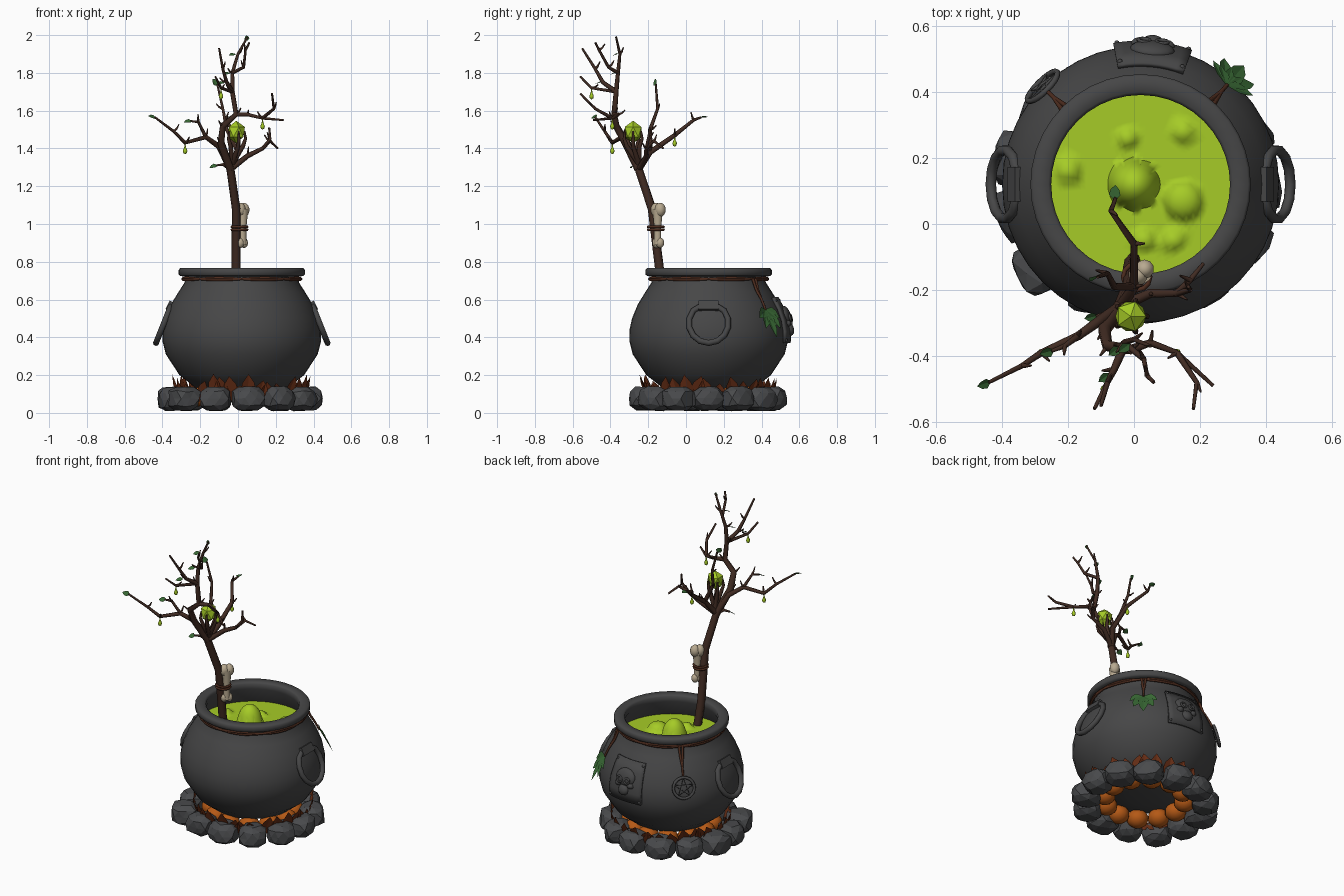
import bpy, bmesh, math, random
from mathutils import Vector as V, Matrix

if "Cube" in bpy.data.objects:
    bpy.data.objects.remove(bpy.data.objects["Cube"])

random.seed(4)
CX, CY = 0.02, 0.12                      # cauldron axis


def mat(name, r, g, b):
    m = bpy.data.materials.new(name)
    m.diffuse_color = (r, g, b, 1)
    m.use_nodes = True
    m.node_tree.nodes["Principled BSDF"].inputs["Base Color"].default_value = m.diffuse_color
    return m


IRON = mat("dark_iron", .062, .062, .063)
STONE = mat("grey_stone", .066, .068, .072)
SLIME = mat("lime_slime", .38, .60, .02)
BARK = mat("dark_bark", .052, .024, .016)
VINE = mat("brown_vine", .075, .025, .013)
LEAF = mat("green_leaf", .04, .14, .035)
BONE = mat("pale_bone", .48, .40, .28)
EMBER = mat("orange_ember", .46, .10, .008)
FLAME = mat("burnt_red", .14, .028, .008)


def finish(o, m, smooth=None):
    o.data.materials.append(m)
    bpy.context.collection.objects.link(o)
    bpy.ops.object.select_all(action='DESELECT')
    o.select_set(True)
    bpy.context.view_layer.objects.active = o
    if o.type == 'CURVE':
        bpy.ops.object.convert(target='MESH')
    elif smooth:
        bpy.ops.object.shade_smooth_by_angle(angle=math.radians(smooth))
    return o


def make(name, bm, m, smooth=None, closed=True):
    if closed:
        bmesh.ops.recalc_face_normals(bm, faces=bm.faces)
    me = bpy.data.meshes.new(name)
    bm.to_mesh(me)
    bm.free()
    return finish(bpy.data.objects.new(name, me), m, smooth)


def tubes(name, paths, m, res=1):
    """paths: list of (points, start radius, end radius, closed)"""
    cu = bpy.data.curves.new(name, 'CURVE')
    cu.dimensions, cu.bevel_depth, cu.bevel_resolution = '3D', 1, res
    cu.use_fill_caps = True
    for pts, r0, r1, closed in paths:
        s = cu.splines.new('POLY')
        s.points.add(len(pts) - 1)
        s.use_cyclic_u = closed
        for i, p in enumerate(pts):
            s.points[i].co = (*p, 1)
            s.points[i].radius = r0 + (r1 - r0) * i / (len(pts) - 1)
    return finish(bpy.data.objects.new(name, cu), m)


def circle(n, r, M=Matrix(), z=0):
    return [M @ V((r * math.cos(k * math.tau / n), r * math.sin(k * math.tau / n), z)) for k in range(n)]


def lathe(bm, prof, n, cx=CX, cy=CY):
    rows = [[bm.verts.new(p) for p in circle(n, r, Matrix.Translation((cx, cy, z)))] for r, z in prof]
    for a, b in zip(rows, rows[1:]):
        for k in range(n):
            bm.faces.new((a[k], a[(k + 1) % n], b[(k + 1) % n], b[k]))
    return rows


def ball(bm, loc, scale, rot=Matrix(), seg=12):
    bmesh.ops.create_uvsphere(bm, u_segments=seg, v_segments=seg // 2 + 2, radius=1,
                              matrix=Matrix.Translation(loc) @ rot @ Matrix.Diagonal((*scale, 1)))


# Cauldron body: bowl and neck, then rolled rim and inner wall
OUT = [(.10, .10), (.24, .13), (.33, .20), (.402, .31), (.42, .38), (.419, .44), (.406, .50),
       (.375, .575), (.335, .64), (.303, .69), (.297, .722)]
INNER = [(.325, .724), (.334, .732), (.334, .757), (.326, .766), (.28, .766), (.271, .757), (.271, .725), (.33, .61)]
bm = bmesh.new()
rows = lathe(bm, OUT + INNER, 40)
bm.faces.new(rows[0][::-1])
make("cauldron_body", bm, IRON, 50, False)


def radius(z):
    for (r0, z0), (r1, z1) in zip(OUT, OUT[1:]):
        if z0 <= z <= z1:
            return r0 + (r1 - r0) * (z - z0) / (z1 - z0)
    return OUT[-1][0]


def surf(az, z, off=0):
    a, r = math.radians(az), radius(z) + off
    return V((CX + r * math.cos(a), CY + r * math.sin(a), z))


def frame(az, z, off=0):
    """matrix on the bowl: x sideways, y up the wall, z outward"""
    up = (surf(az, z + .06) - surf(az, z - .06)).normalized()
    side = V((-math.sin(math.radians(az)), math.cos(math.radians(az)), 0))
    return Matrix.Translation(surf(az, z, off)) @ Matrix((side, up, side.cross(up))).transposed().to_4x4()


# Bubbling slime surface: x, y, size of each bubble
BUB = [(0, .12, .075), (.15, .07, .06), (.15, .28, .035), (-.02, .26, .032), (-.2, .16, .04), (.12, -.05, .035), (.03, -.05, .035)]
bm = bmesh.new()
rows = lathe(bm, [(.325 * (1 - i / 24.5), .622) for i in range(25)], 64)
bm.faces.new(rows[-1])
for v in bm.verts:
    for bx, by, br in BUB:
        d = math.hypot(v.co.x - bx, v.co.y - by) / br
        if d < 1:
            v.co.z += (br * .75 + max(0, br - .06) * 4.5) * math.sqrt(1 - d * d)
make("slime", bm, SLIME, 70, False)

# Side ring handles and their lugs
rings = []
for s in (1, -1):
    pts = [(p.x, min(p.y, .088)) for p in circle(14, .105, Matrix.Rotation(math.pi / 14, 4, 'Z'))]
    rings.append(([(CX + s * (.412 - .40 * u), CY + y, .475 + u) for y, u in pts], .016, .016, True))
tubes("ring_handles", rings, IRON, 2)
bm = bmesh.new()
for az in (0, 180):
    bmesh.ops.create_cube(bm, size=1, matrix=frame(az, .565, 0) @ Matrix.Diagonal((.105, .05, .03, 1)))
make("handle_lugs", bm, IRON)

# Riveted back plate with a raised skull
bm = bmesh.new()
g = [[bm.verts.new(surf(85 + a * 4, .37 + k * .06, .01)) for a in range(-4, 5)] for k in range(5)]
for a, b in zip(g, g[1:]):
    for k in range(8):
        bm.faces.new((a[k], a[k + 1], b[k + 1], b[k]))
md = make("skull_plate", bm, IRON, 30, False).modifiers.new("thick", 'SOLIDIFY')
md.thickness, md.offset = .014, 0
bm = bmesh.new()
F = frame(85, .49, .008)
R4 = F.to_3x3().to_4x4()
ball(bm, F @ V((0, .025, 0)), (.068, .055, .026), R4, 16)
ball(bm, F @ V((0, -.05, 0)), (.036, .035, .024), R4)
for s in (1, -1):
    ball(bm, F @ V((s * .045, -.018, 0)), (.022, .018, .022), R4)
    for z in (.385, .595):
        ball(bm, surf(85 + s * 14.5, z, .015), (.008,) * 3, seg=8)
make("skull_relief", bm, IRON, 50)
tubes("skull_eye_sockets", [(circle(10, .018, F @ Matrix.Translation((s * .027, .008, .023))), .006, .006, True)
                            for s in (1, -1)], IRON)

# Star medallion
F = frame(135, .49, .012)
star = circle(5, .058, F @ Matrix.Rotation(math.pi / 2, 4, 'Z'))
tubes("star_medallion", [(circle(20, .062, F), .009, .009, True),
                         ([star[k * 2 % 5] for k in range(5)], .006, .006, True)], IRON)

# Vines round the neck and hanging cords
vines = []
for ph in (0, math.pi):
    ring = circle(40, .314, Matrix.Translation((CX, CY, .709)))
    vines.append(([p + V((0, 0, .006 * math.sin(k * math.tau / 10 + ph))) for k, p in enumerate(ring)], .007, .007, True))
for az in (135, 49):
    for d in (-2, 2):
        vines.append(([surf(az + d, .71, .02), surf(az + d / 2, .65, .012), surf(az, .6, .012), surf(az, .545, .012)],
                      .008, .006, False))
tubes("neck_vines", vines, VINE)


# Leaves: folded pointed blades
def leaf(bm, base, direction, length, width, nrm=V((-.2, -.6, .8))):
    d = V(direction).normalized()
    s = d.cross(nrm).normalized()
    n = s.cross(d)
    side = [(.35, 1), (.7, .75)]
    outline = [(0, 0)] + side + [(1, 0)] + [(a, -b) for a, b in reversed(side)] + [(.5, 0)]
    v = [bm.verts.new(V(base) + d * a * length + (s * b + n * abs(b) * .25) * width / 2) for a, b in outline]
    for k in range(6):
        bm.faces.new((v[k], v[(k + 1) % 6], v[6]))


bm = bmesh.new()
F = frame(49, .57, .02)
out = V((math.cos(math.radians(49)), math.sin(math.radians(49)), 0))
for ang in range(-60, 61, 30):
    a = math.radians(ang)
    d = F.col[0].xyz * math.sin(a) + (V((0, 0, -1)) + out * .42) * math.cos(a) + out * .12
    leaf(bm, F.translation - V((0, 0, .02)), d, .17 - abs(ang) * .0012, .06, out + V((0, 0, .4)))
make("hanging_leaf", bm, LEAF, None, False)

# Tree staff: each limb starts on its parent, thins out and sprouts thorn twigs
limbs = []


def grow(parent, i, r, *pts):
    path = ([parent[i]] if parent else []) + [V(p) for p in pts]
    limbs.append((path, r, .022 if not parent else .0055, False))
    for q in path[1:-1] if parent else []:
        d = V((random.uniform(-1, 1), random.uniform(-1, 1), random.uniform(.2, 1))).normalized()
        limbs.append(([q, q + d * .022, q + d * .04 + V((0, 0, .01))], .008, .003, False))
    return path


trunk = grow(None, 0, .026, (0, -.1, .55), (-.01, -.14, .76), (-.01, -.18, 1.08), (-.04, -.25, 1.29))
main = grow(trunk, -1, .023, (-.09, -.32, 1.43), (-.08, -.37, 1.52), (-.01, -.38, 1.58), (-.03, -.37, 1.7),
            (-.03, -.36, 1.8), (0, -.35, 1.9), (.05, -.37, 1.99))
left = grow(trunk, -1, .018, (-.1, -.29, 1.41), (-.17, -.34, 1.46), (-.28, -.39, 1.43), (-.34, -.43, 1.49), (-.44, -.48, 1.565))
left_sub = grow(left, 2, .010, (-.21, -.37, 1.54), (-.25, -.385, 1.545))
low_sub = grow(trunk, -1, .010, (-.08, -.27, 1.315), (-.115, -.28, 1.31))
back = grow(trunk, -1, .018, (0, -.19, 1.38), (0, -.06, 1.47), (-.07, .04, 1.55), (-.055, .08, 1.565))
back_sub = grow(back, 1, .013, (-.06, -.19, 1.5), (-.08, -.15, 1.61), (-.11, -.16, 1.74))
right = grow(trunk, -1, .017, (.05, -.21, 1.36), (.13, -.21, 1.4), (.17, -.17, 1.44), (.21, -.12, 1.4))
grow(right, 2, .010, (.17, -.2, 1.45), (.165, -.19, 1.51))
upper = grow(main, 3, .014, (.05, -.36, 1.58), (.13, -.39, 1.56), (.24, -.49, 1.55))
grow(upper, 2, .01, (.19, -.48, 1.61), (.18, -.56, 1.69))
front = grow(main, 4, .014, (-.06, -.44, 1.75), (-.08, -.48, 1.82), (-.1, -.55, 1.93))
front_sub = grow(front, 0, .01, (-.09, -.5, 1.72), (-.12, -.56, 1.78))
grow(main, 5, .01, (.03, -.41, 1.83), (.04, -.46, 1.92), (.06, -.48, 1.96))
ORB = V((-.01, -.28, 1.487))
claw = [circle(5, r, Matrix.Translation(ORB), z) for r, z in ((.036, -.075), (.05, -.035), (.044, .005))]
limbs += [([trunk[-1] + V((.01, 0, .03)), *fing], .015, .005, False) for fing in zip(*claw)]
tubes("tree_staff", limbs, BARK)

# Leaves on limb tips
bm = bmesh.new()
for limb in (left, left_sub, low_sub, back, back_sub):
    d = (limb[-1] - limb[-2]).normalized()
    leaf(bm, limb[-1] - d * .01, d + V((-.3, 0, -.25)), .048, .036)
for p in (front[1], main[5], main[6]):
    leaf(bm, p + V((-.012, -.012, 0)), (-.8, -.6, -.2), .045, .032)
leaf(bm, main[-1] - V((0, 0, .02)), (-.2, .1, 1), .03, .026)
make("twig_leaves", bm, LEAF, None, False)

# Crystal and slime drips
bm = bmesh.new()
bmesh.ops.create_icosphere(bm, subdivisions=1, radius=.052,
                           matrix=Matrix.Translation(ORB) @ Matrix.Diagonal((1, 1, 1.15, 1)))
make("crystal", bm, SLIME)
bm = bmesh.new()
for p in (left[3], upper[2], front_sub[1], back[2]):
    lathe(bm, [(.001, p.z), (.005, p.z - .025), (.012, p.z - .042), (.009, p.z - .055), (.001, p.z - .06)], 8, p.x, p.y)
make("slime_drips", bm, SLIME, 60)

# Bone tied to the trunk
bm = bmesh.new()
lathe(bm, [(.02, .89), (.019, .98), (.03, 1.08)], 10, .025, -.15)
for z, r in ((.90, .022), (1.075, .03)):
    for s in (1, -1):
        ball(bm, (.022 + s * .01, -.147 + s * .01, z), (r, r, r * 1.25), seg=10)
make("bone", bm, BONE, 60)
tubes("bone_tie", [(circle(12, .041, Matrix.Translation((.008, -.16, z))), .007, .007, True) for z in (.97, .985)], VINE)

# Fire ring: stones, embers, flame tongues
bm = bmesh.new()
for i, p in enumerate(circle(13, .36, Matrix.Translation((CX - .01, CY - .005, .075)) @ Matrix.Diagonal((1, .93, 1, 1)))):
    a = i * math.tau / 13
    far = V((math.cos(a), math.sin(a), 0)) * (.035 if i == 8 else 0)
    M = (Matrix.Translation(p + far) @ Matrix.Rotation(a + random.uniform(-.3, .3), 4, 'Z') @
         Matrix.Rotation(random.uniform(-.12, .12), 4, 'Y') @
         Matrix.Diagonal((random.uniform(.09, .105), random.uniform(.09, .105), .078, 1)))
    for v in bmesh.ops.create_icosphere(bm, subdivisions=2, radius=1)["verts"]:
        c = v.co * random.uniform(.9, 1.08)
        v.co = M @ V([max(-.8, min(.8, t)) for t in c])
        v.co.z = max(v.co.z, 0)
make("fire_ring_stones", bm, STONE)
bm = bmesh.new()
for p in circle(12, .235, Matrix.Translation((CX, CY, .088))):
    ball(bm, p, (.064, .064, .055), seg=10)
make("embers", bm, EMBER, 40)
bm = bmesh.new()
for c in circle(34, 1):
    t = V((-c.y, c.x, 0))
    leaf(bm, V((CX, CY, .06)) + c * .31 + t * random.uniform(-.02, .02),
         c * .4 + t * random.uniform(-.4, .4) + V((0, 0, 1)), random.uniform(.10, .16), .085, c)
make("flame_tongues", bm, FLAME, None, False)
